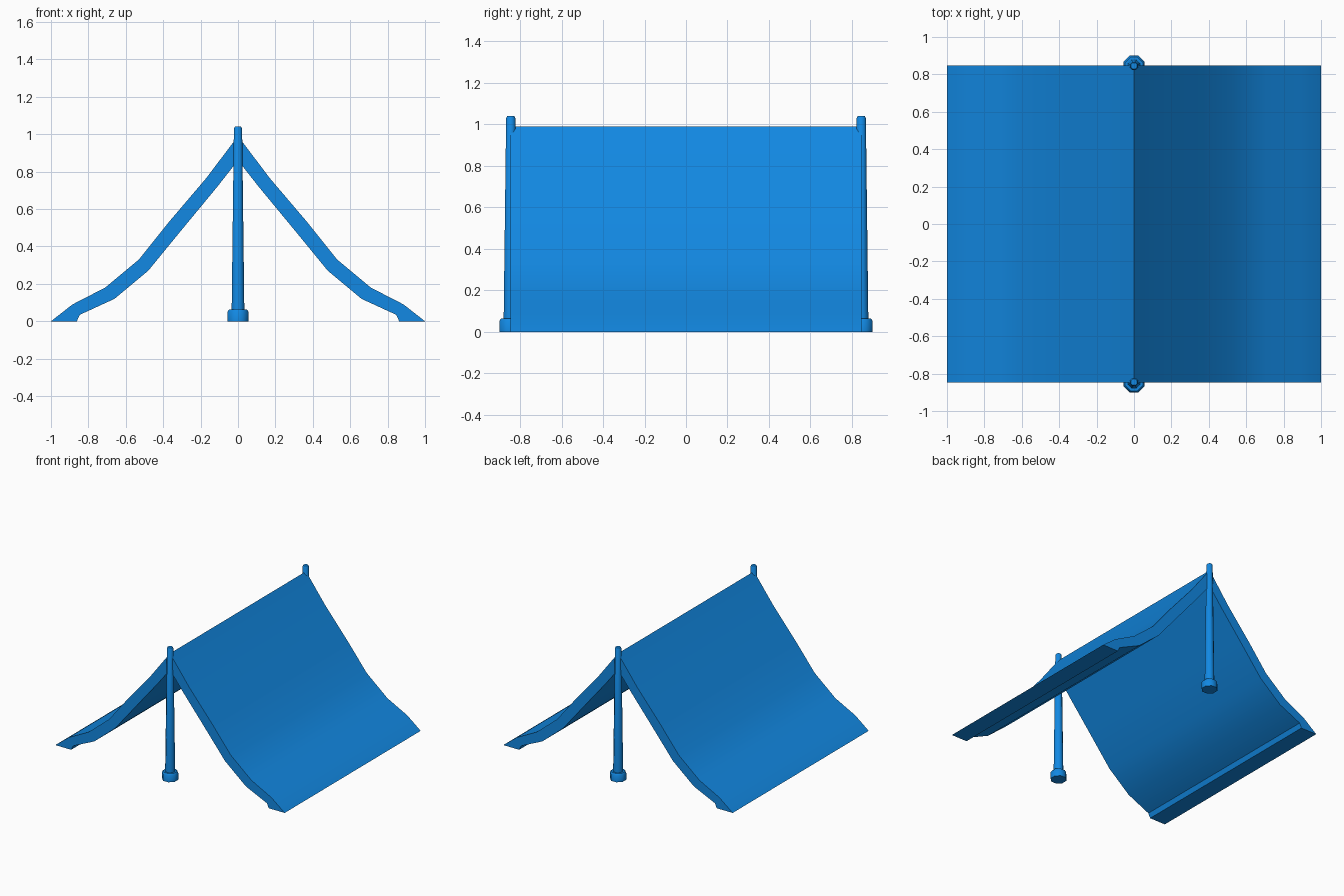
import bpy
import bmesh
import math

cube = bpy.data.objects.get("Cube")
if cube:
    bpy.data.objects.remove(cube, do_unlink=True)

blue = bpy.data.materials.new("tent_blue")
blue.use_nodes = True
blue.diffuse_color = (0.006, 0.25, 0.77, 1)
blue.node_tree.nodes["Principled BSDF"].inputs["Base Color"].default_value = blue.diffuse_color


def make_object(name, bm, angle):
    bmesh.ops.recalc_face_normals(bm, faces=bm.faces)
    mesh = bpy.data.meshes.new(name)
    bm.to_mesh(mesh)
    bm.free()
    mesh.materials.append(blue)
    obj = bpy.data.objects.new(name, mesh)
    bpy.context.collection.objects.link(obj)
    bpy.ops.object.select_all(action="DESELECT")
    obj.select_set(True)
    bpy.context.view_layer.objects.active = obj
    bpy.ops.object.shade_smooth_by_angle(angle=math.radians(angle))
    return obj


# Canopy: thick sagging sheet, one slope mirrored to the other, run front to back
HALF_LENGTH = 0.847
outer = [(0, 0.99), (0.17, 0.765), (0.37, 0.53), (0.53, 0.33),
         (0.71, 0.18), (0.885, 0.09), (1, 0)]
inner = [(0, 0.86), (0.11, 0.72), (0.3, 0.49), (0.48, 0.27),
         (0.66, 0.12), (0.845, 0.035), (0.862, 0)]


def mirrored(profile):
    return [(-x, z) for x, z in reversed(profile[1:])] + profile


bm = bmesh.new()
sections = []
for y in (-HALF_LENGTH, HALF_LENGTH):
    sections.append([[bm.verts.new((x, y, z)) for x, z in mirrored(p)]
                     for p in (outer, inner)])
(front_out, front_in), (back_out, back_in) = sections
for i in range(len(front_out) - 1):
    for a, b in ((front_out, back_out), (front_in, back_in),
                 (front_out, front_in), (back_out, back_in)):
        bm.faces.new((a[i], a[i + 1], b[i + 1], b[i]))
for end in (0, -1):
    bm.faces.new((front_out[end], back_out[end], back_in[end], front_in[end]))
make_object("canopy", bm, 30)


# Eight-sided turned shape from (radius, height) rings, capped at both ends
def turned(name, rings, location, sides=8):
    bm = bmesh.new()
    loops = []
    for radius, z in rings:
        corner = radius / math.cos(math.pi / sides)
        angles = [2 * math.pi * (i + 0.5) / sides for i in range(sides)]
        loops.append([bm.verts.new((corner * math.cos(a), corner * math.sin(a), z))
                      for a in angles])
    for low, high in zip(loops, loops[1:]):
        for i in range(sides):
            j = (i + 1) % sides
            bm.faces.new((low[i], low[j], high[j], high[i]))
    bm.faces.new(loops[0])
    bm.faces.new(loops[-1])
    make_object(name, bm, 50).location = location


# Tapered poles with wider feet, one at each end of the ridge
for side, y in (("front", -0.845), ("back", 0.845)):
    turned(side + "_pole_foot", [(0.055, 0), (0.055, 0.052), (0.047, 0.064)], (0, y, 0))
    turned(side + "_pole", [(0.034, 0.05), (0.022, 1.03), (0.017, 1.04)], (0, y, 0))
